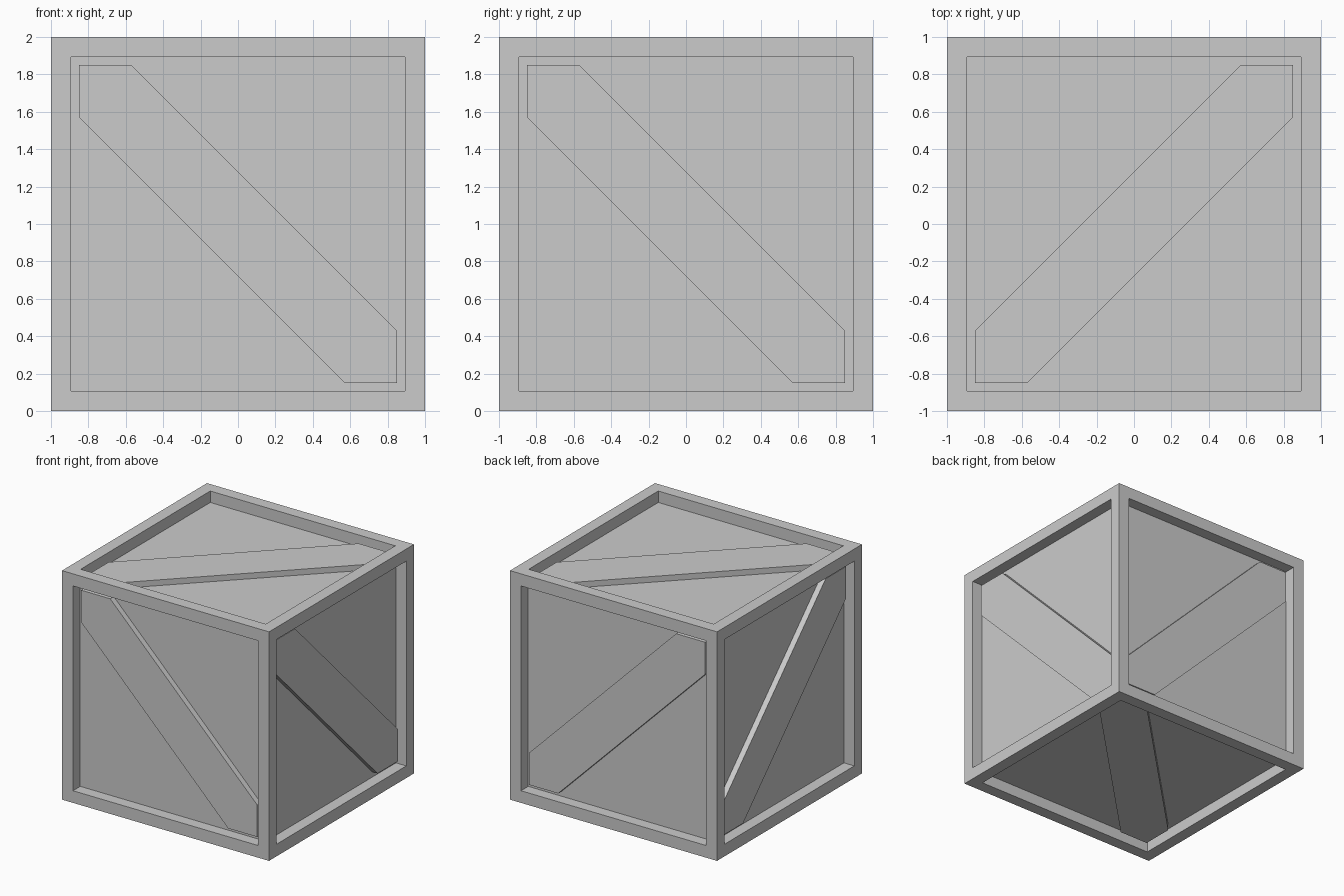
import bpy, bmesh
from mathutils import Vector

if "Cube" in bpy.data.objects:
    bpy.data.objects.remove(bpy.data.objects["Cube"])

HALF, RIM, DEPTH, BRACE = 1.0, 0.15, 0.10, 0.05
CENTRE = Vector((0, 0, HALF))
X, Y, Z = Vector((1, 0, 0)), Vector((0, 1, 0)), Vector((0, 0, 1))


def add_object(name, bm):
    bmesh.ops.recalc_face_normals(bm, faces=bm.faces[:])
    mesh = bpy.data.meshes.new(name)
    bm.to_mesh(mesh)
    bm.free()
    obj = bpy.data.objects.new(name, mesh)
    obj.location = CENTRE
    bpy.context.collection.objects.link(obj)
    return obj


# Crate body: a cube whose faces are inset to a rim, then sunk to form panels
bm = bmesh.new()
bmesh.ops.create_cube(bm, size=2 * HALF)
panels = bm.faces[:]
bmesh.ops.inset_individual(bm, faces=panels, thickness=RIM)
for f in panels:
    normal = f.normal.copy()
    res = bmesh.ops.extrude_discrete_faces(bm, faces=[f])
    bmesh.ops.translate(bm, verts=res["faces"][0].verts[:], vec=-normal * DEPTH)
add_object("crate_body", bm)


# Diagonal brace: six-sided outline running corner to corner along u + v
def brace(name, u, v, n):
    a, b = HALF - RIM, HALF - RIM - 0.28
    outline = [(-a, -a), (-b, -a), (a, b), (a, a), (b, a), (-a, -b)]
    bm = bmesh.new()
    base = n * (HALF - DEPTH)
    face = bm.faces.new([bm.verts.new(u * p + v * q + base) for p, q in outline])
    res = bmesh.ops.extrude_face_region(bm, geom=[face], use_keep_orig=True)
    top = [g for g in res["geom"] if isinstance(g, bmesh.types.BMVert)]
    bmesh.ops.translate(bm, verts=top, vec=n * BRACE)
    add_object(name, bm)


# Opposite sides share the same diagonal direction
for first, second, u, v, n in (("back", "front", X, -Z, Y),
                               ("right", "left", Y, -Z, X),
                               ("top", "bottom", X, Y, Z)):
    brace(first + "_brace", u, v, n)
    brace(second + "_brace", u, v, -n)
